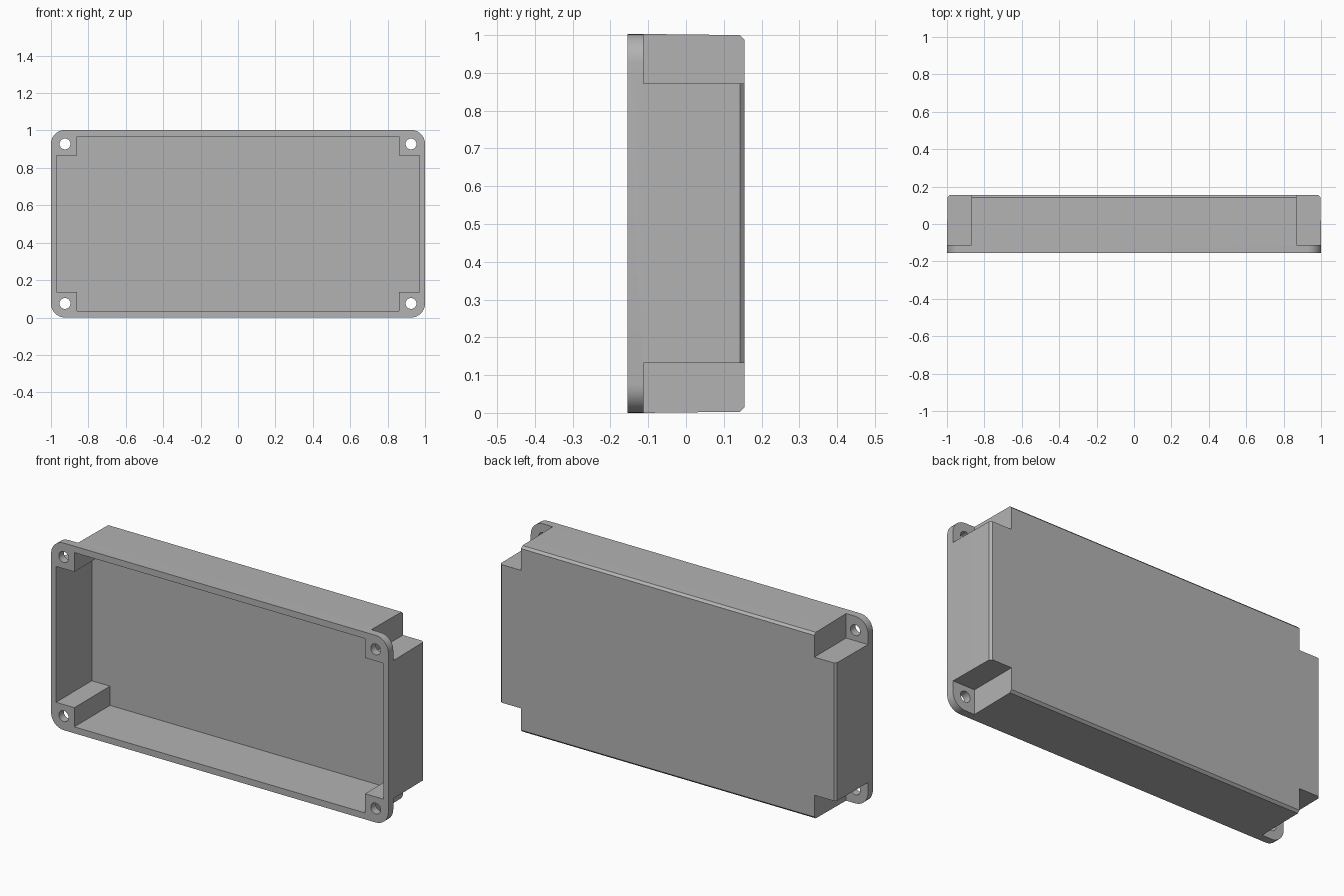
import bpy
import bmesh
import math

if "Cube" in bpy.data.objects:
    bpy.data.objects.remove(bpy.data.objects["Cube"], do_unlink=True)

W, H = 1.0, 0.5015            # half width, half height
FRONT, BACK = -0.155, 0.155
FLANGE_BACK = -0.113
RADIUS = 0.075                # flange corner radius, hole sits on its centre

grey = bpy.data.materials.new("Light grey plastic")
grey.use_nodes = True
colour = (0.45, 0.45, 0.45, 1)
grey.diffuse_color = colour
grey.node_tree.nodes["Principled BSDF"].inputs["Base Color"].default_value = colour


def loft(name, rings):
    """Closed solid through rings of (x, z) outlines given as (y, outline)."""
    bm = bmesh.new()
    loops = [[bm.verts.new((x, y, z + H)) for x, z in pts] for y, pts in rings]
    n = len(loops[0])
    for a, b in zip(loops, loops[1:]):
        for i in range(n):
            j = (i + 1) % n
            bm.faces.new((a[i], a[j], b[j], b[i]))
    bm.faces.new(loops[0])
    bm.faces.new(loops[-1])
    bmesh.ops.recalc_face_normals(bm, faces=bm.faces)
    mesh = bpy.data.meshes.new(name)
    bm.to_mesh(mesh)
    bm.free()
    mesh.materials.append(grey)
    obj = bpy.data.objects.new(name, mesh)
    bpy.context.collection.objects.link(obj)
    return obj


def rounded_outline(inset):
    pts = []
    for q, (sx, sz) in enumerate([(1, 1), (-1, 1), (-1, -1), (1, -1)]):
        for k in range(9):
            a = math.pi / 2 * (q + k / 8)
            pts.append((sx * (W - inset - RADIUS) + RADIUS * math.cos(a),
                        sz * (H - inset - RADIUS) + RADIUS * math.sin(a)))
    return pts


def plus_outline(x1, x2, z1, z2):
    quarter = [(x2, z1), (x1, z1), (x1, z2)]
    pts = []
    for sx, sz in [(1, 1), (-1, 1), (-1, -1), (1, -1)]:
        corner = [(sx * x, sz * z) for x, z in quarter]
        pts += corner if sx * sz > 0 else corner[::-1]
    return pts


def rectangle(x1, x2, z1, z2):
    return [(x1, z1), (x2, z1), (x2, z2), (x1, z2)]


def cut(target, cutter):
    cutter.hide_render = True
    mod = target.modifiers.new("Cut", 'BOOLEAN')
    mod.operation = 'DIFFERENCE'
    mod.solver = 'EXACT'
    mod.object = cutter
    bpy.context.view_layer.objects.active = target
    bpy.ops.object.modifier_apply(modifier=mod.name)
    bpy.data.objects.remove(cutter, do_unlink=True)


# Tray with a slight draft and a chamfered back edge
tray = loft("enclosure_tray", [(FRONT, rounded_outline(0)),
                               (FLANGE_BACK, rounded_outline(0)),
                               (0.143, rounded_outline(0.003)),
                               (BACK, rounded_outline(0.015))])

# Open cavity, stepped around the four corners
cavity = plus_outline(0.862, 0.97, 0.364, 0.467)
cut(tray, loft("cavity_cutter", [(FRONT - 0.1, cavity), (0.147, cavity)]))

# Corner notches behind the flange, and screw holes
for sx in (-1, 1):
    for sz in (-1, 1):
        notch = rectangle(sx * 0.87, sx * 1.2, sz * 0.37, sz * 0.7)
        cut(tray, loft("notch_cutter", [(FLANGE_BACK, notch), (BACK + 0.1, notch)]))
        hole = [(sx * (W - RADIUS) + 0.029 * math.cos(k * math.tau / 32),
                 sz * (H - RADIUS) + 0.029 * math.sin(k * math.tau / 32))
                for k in range(32)]
        cut(tray, loft("hole_cutter", [(FRONT - 0.1, hole), (0, hole)]))

# Smooth the rounded corners and holes, keep the edges sharp
bpy.ops.object.select_all(action='DESELECT')
tray.select_set(True)
bpy.context.view_layer.objects.active = tray
bpy.ops.object.shade_smooth_by_angle(angle=math.radians(30))
